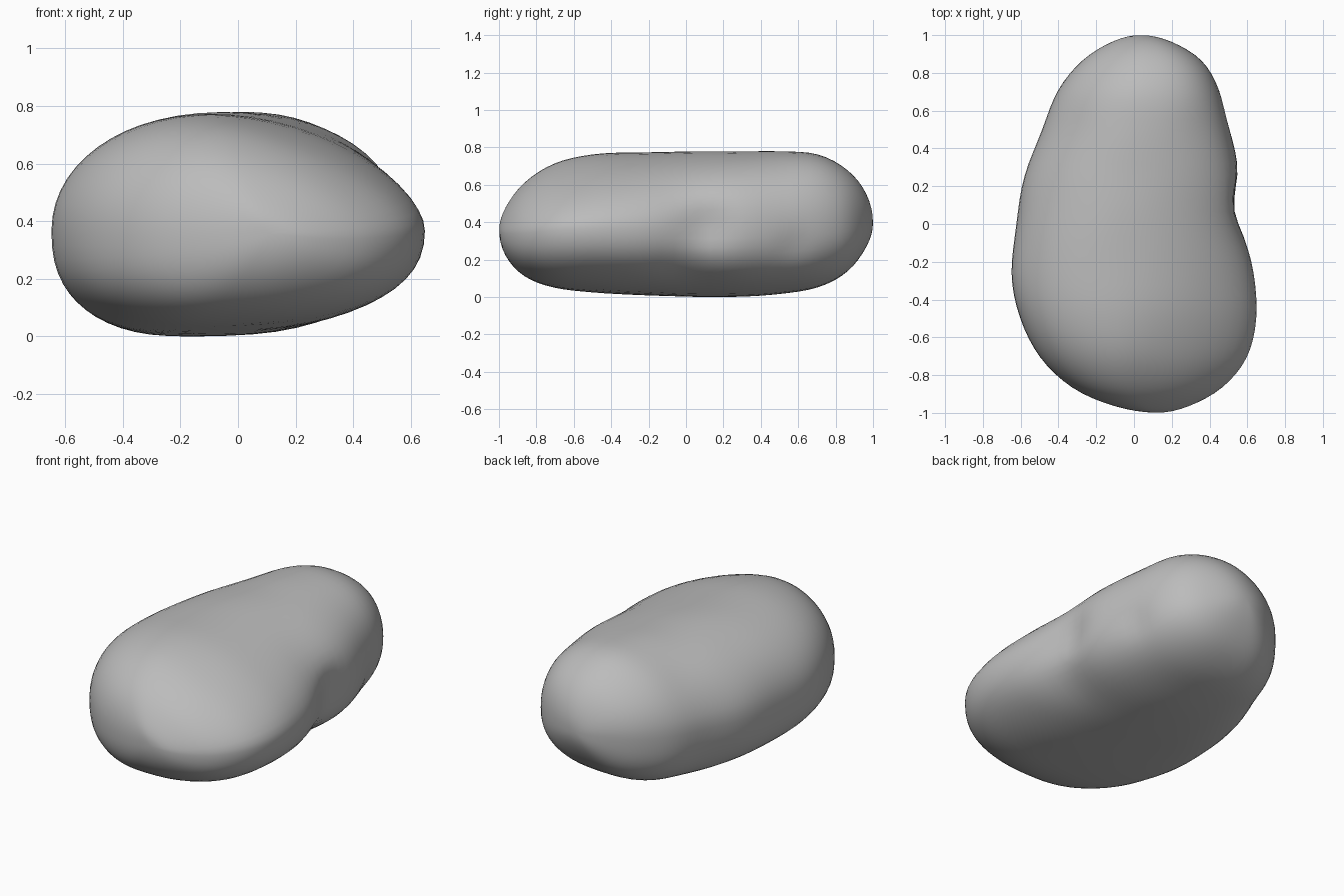
import bpy, bmesh
from math import sin, cos, pi, exp
from mathutils import Vector, noise

cube = bpy.data.objects.get("Cube")
if cube:
    bpy.data.objects.remove(cube, do_unlink=True)

# Outline at even steps from front tip to back tip: left x, right x, bottom z, top z
STATIONS = [
    (.12, .12, .36, .36), (-.10, .29, .22, .48), (-.33, .47, .11, .615),
    (-.50, .60, .05, .715), (-.605, .65, .025, .765), (-.65, .635, .01, .775),
    (-.625, .58, 0, .78), (-.58, .565, 0, .78), (-.485, .51, .015, .78),
    (-.405, .455, .05, .765), (-.275, .36, .135, .68), (-.11, .20, .27, .55),
    (.04, .04, .40, .40)]

# Hollows in the skin: centre, radius, push
DENTS = [
    (Vector((.55, .11, .38)), .11, Vector((-.065, 0, 0))),
    (Vector((.48, .58, .28)), .07, Vector((-.02, 0, .01))),
    (Vector((.50, .00, .15)), .15, Vector((-.02, 0, .01)))]

RINGS, SIDES = 48, 56


def station(t):
    """Smooth curve through the outline table, t from 0 to 1."""
    f = t * (len(STATIONS) - 1)
    i = min(int(f), len(STATIONS) - 2)
    u = f - i
    p1, p2 = Vector(STATIONS[i]), Vector(STATIONS[i + 1])
    p0 = Vector(STATIONS[i - 1]) if i else 2 * p1 - p2
    p3 = Vector(STATIONS[i + 2]) if i + 2 < len(STATIONS) else 2 * p2 - p1
    return p1 + .5 * u * (p2 - p0 + u * (2 * p0 - 5 * p1 + 4 * p2 - p3
                                         + u * (3 * (p1 - p2) + p3 - p0)))


def ease(t, start, end):
    """Smooth step from 0 to 1."""
    u = min(max((t - start) / (end - start), 0), 1)
    return u * u * (3 - 2 * u)


def skin_point(t, a):
    """Point on the lopsided oval cross-section."""
    left, right, low, high = station(t)
    c, s = cos(a), sin(a)
    crest = left + (right - left) * ((.33 + .25 * t) if s > 0 else .38)
    middle = low + (high - low) * .47
    if s > 0:
        # the right shoulder slopes at the front and squares up at the back
        bulge = (1.55 + .7 * ease(t, .25, .65)) if c > 0 else (2.05 - .25 * ease(t, .4, .7))
    else:
        bulge = 2.4 if c > 0 else 2.4 + .4 * t
    x = abs(c) ** (2 / bulge) * ((right - crest) if c > 0 else (left - crest))
    z = abs(s) ** (2 / bulge) * ((high - middle) if s > 0 else (low - middle))
    p = Vector((crest + x, -cos(pi * t), middle + z))
    for centre, radius, push in DENTS:
        p += push * exp(-((p - centre).length / radius) ** 2)
    # gentle unevenness
    away = Vector((p.x, p.y * .3, p.z - .39)).normalized()
    return p + away * noise.noise(p * 4) * .004


# Body: lofted rings closed by a tip at each end
bm = bmesh.new()
rings = [[bm.verts.new(skin_point(r / RINGS, 2 * pi * k / SIDES))
          for k in range(SIDES)] for r in range(1, RINGS)]
tips = [bm.verts.new(skin_point(t, 0)) for t in (0, 1)]
for k in range(SIDES):
    n = (k + 1) % SIDES
    for a, b in zip(rings, rings[1:]):
        bm.faces.new((a[k], a[n], b[n], b[k]))
    bm.faces.new((tips[0], rings[0][n], rings[0][k]))
    bm.faces.new((tips[1], rings[-1][k], rings[-1][n]))
for _ in range(3):
    bmesh.ops.smooth_vert(bm, verts=bm.verts, factor=.4, use_axis_x=True,
                          use_axis_y=True, use_axis_z=True)

# Rest on the ground
floor = min(v.co.z for v in bm.verts)
bmesh.ops.translate(bm, verts=bm.verts, vec=(0, 0, -floor))
bmesh.ops.recalc_face_normals(bm, faces=bm.faces)
mesh = bpy.data.meshes.new("stone_body")
bm.to_mesh(mesh)
bm.free()
body = bpy.data.objects.new("stone_body", mesh)
bpy.context.collection.objects.link(body)

# Plain grey
grey = bpy.data.materials.new("stone_grey")
grey.use_nodes = True
colour = (.5, .5, .5, 1)
grey.diffuse_color = colour
grey.node_tree.nodes["Principled BSDF"].inputs["Base Color"].default_value = colour
mesh.materials.append(grey)

bpy.ops.object.select_all(action='DESELECT')
body.select_set(True)
bpy.context.view_layer.objects.active = body
bpy.ops.object.shade_smooth_by_angle(angle=pi / 3)
